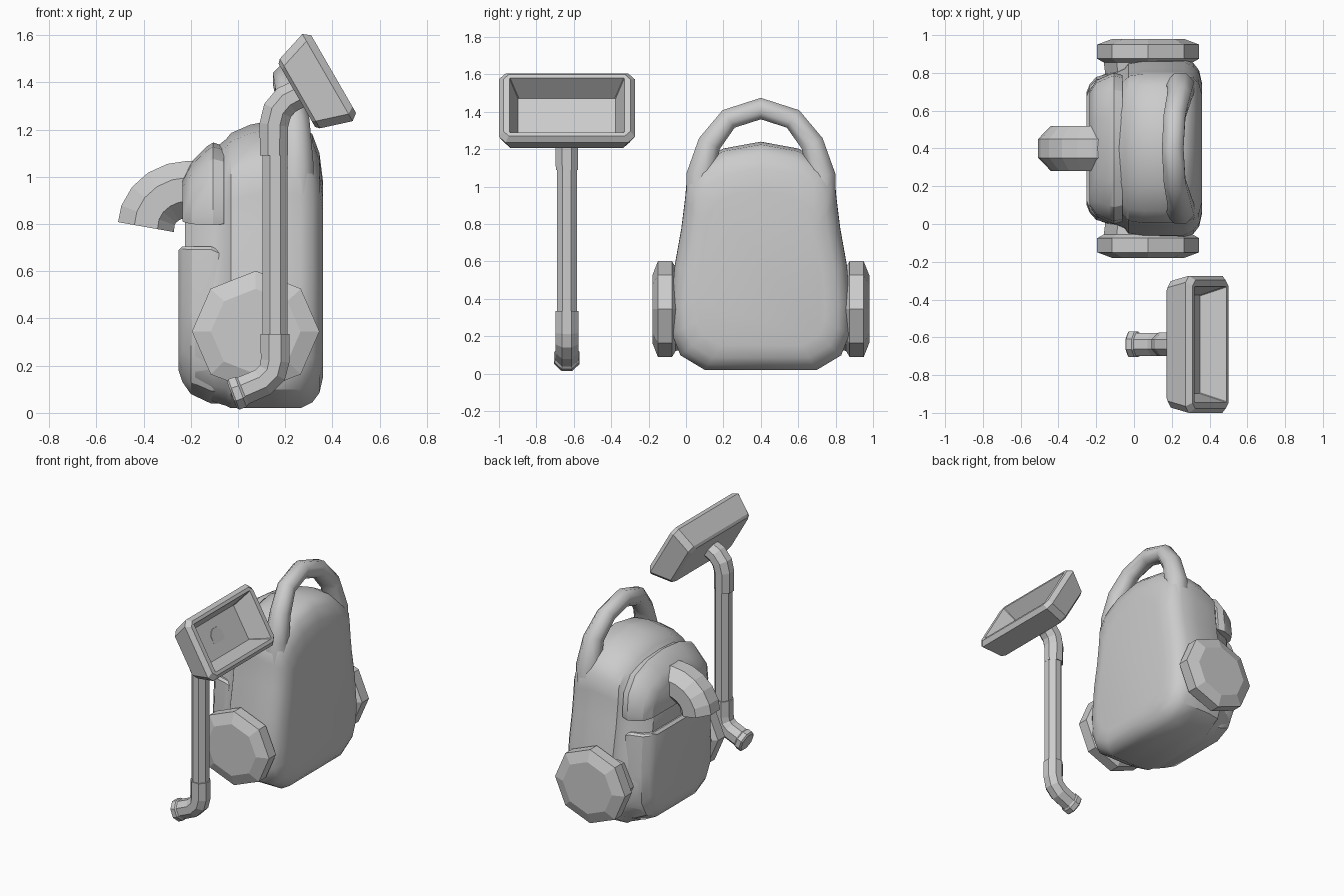
import bpy, bmesh, math
from mathutils import Vector

if "Cube" in bpy.data.objects:
    bpy.data.objects.remove(bpy.data.objects["Cube"])

BODY_Y = 0.40     # centre plane of the backpack
WAND_Y = -0.637   # centre plane of the wand


def skin(name, rings, angle=30):
    """Bridge equal-sized rings of points and cap both ends."""
    bm = bmesh.new()
    loops = [[bm.verts.new(p) for p in ring] for ring in rings]
    n = len(loops[0])
    for a, b in zip(loops, loops[1:]):
        for i in range(n):
            j = (i + 1) % n
            bm.faces.new((a[i], a[j], b[j], b[i]))
    bm.faces.new(loops[0][::-1])
    bm.faces.new(loops[-1])
    bmesh.ops.recalc_face_normals(bm, faces=bm.faces)
    mesh = bpy.data.meshes.new(name)
    bm.to_mesh(mesh)
    bm.free()
    ob = bpy.data.objects.new(name, mesh)
    bpy.context.collection.objects.link(ob)
    if angle:
        bpy.ops.object.select_all(action='DESELECT')
        ob.select_set(True)
        bpy.context.view_layer.objects.active = ob
        bpy.ops.object.shade_smooth_by_angle(angle=math.radians(angle))
    return ob


def shell(name, half, sections, angle=30):
    """Loft a mirrored (half width, height 0..1) outline along x.
    Each section is (x, width scale, bottom z, top z)."""
    outline = half + [(-w, v) for w, v in reversed(half) if w > 0]
    return skin(name, [[(x, BODY_Y + w * s, z0 + v * (z1 - z0)) for w, v in outline]
                       for x, s, z0, z1 in sections], angle)


def tube(name, path, radii, side, sides=8, angle=0):
    """Sweep a flat-topped polygon along a planar path; side is the plane normal."""
    pts, side, rings = [Vector(p) for p in path], Vector(side), []
    for i, p in enumerate(pts):
        d_in = (p - pts[max(i - 1, 0)]).normalized()
        d_out = (pts[min(i + 1, len(pts) - 1)] - p).normalized()
        up = side.cross((d_in + d_out).normalized())
        ring = []
        for k in range(sides):
            a = 2 * math.pi * (k + 0.5) / sides
            ring.append(p + radii[i] * (side * math.cos(a) + up * math.sin(a)))
        rings.append(ring)
    return skin(name, rings, angle)


# Backpack body
body_half = [(0, 0), (0.30, 0), (0.43, 0.065), (0.475, 0.16), (0.48, 0.28), (0.46, 0.46),
             (0.425, 0.62), (0.405, 0.75), (0.395, 0.84), (0.33, 0.91), (0.20, 0.97), (0, 1)]
shell("backpack_body", body_half, [
    (0.36, 0.72, 0.15, 0.98), (0.345, 0.86, 0.085, 1.10), (0.315, 0.94, 0.045, 1.18),
    (0.265, 1.0, 0.02, 1.225), (0.15, 1.0, 0.02, 1.24), (0.05, 1.0, 0.02, 1.22),
    (-0.03, 0.97, 0.02, 1.185), (-0.05, 0.91, 0.03, 1.16), (-0.10, 0.86, 0.045, 1.12),
    (-0.18, 0.80, 0.09, 1.04), (-0.225, 0.70, 0.16, 0.95)], 35)

# Raised upper cover
cover_half = [(0, 0), (0.395, 0), (0.40, 0.10), (0.385, 0.50), (0.31, 0.80),
              (0.17, 0.95), (0, 1)]
shell("upper_cover", cover_half, [
    (-0.06, 0.97, 0.80, 1.13), (-0.105, 1.0, 0.795, 1.145), (-0.13, 0.98, 0.795, 1.13),
    (-0.20, 0.90, 0.80, 1.06), (-0.235, 0.76, 0.81, 0.99)])

# Lower pocket
pocket_half = [(0, 0), (0.22, 0), (0.33, 0.08), (0.385, 0.24), (0.39, 0.55),
               (0.375, 0.98), (0.36, 1), (0, 1)]
shell("lower_pocket", pocket_half, [
    (-0.08, 1.02, 0.04, 0.69), (-0.115, 1.03, 0.04, 0.705), (-0.20, 0.97, 0.08, 0.705),
    (-0.235, 0.87, 0.13, 0.705), (-0.252, 0.76, 0.18, 0.69)])

# Carry handle arching over the top
arch = [(0.32, 0.90, 0.245), (0.325, 1.06, 0.245), (0.275, 1.23, 0.24),
        (0.172, 1.362, 0.215), (0, 1.417, 0.205)]
full = arch + [(-y, z, x) for y, z, x in reversed(arch[:-1])]
tube("carry_handle", [(x, BODY_Y + y, z) for y, z, x in full],
     [0.085, 0.08, 0.068, 0.062, 0.062, 0.062, 0.068, 0.08, 0.085], (1, 0, 0), 8, 50)

# Octagonal side drums, mirrored about the body
drum_profile = [(0.19, 0.58), (0.27, 0.55), (0.27, 0.475), (0.235, 0.455), (0.22, 0.34)]
for label, sign in (("near", -1), ("far", 1)):
    skin("side_drum_" + label,
         [[(0.075 + r * math.cos(k * math.pi / 4), BODY_Y + sign * d,
            0.345 + 0.95 * r * math.sin(k * math.pi / 4)) for k in range(8)]
          for r, d in drum_profile], 0)

# Bent hose stub on the back
hose = [(-0.12, BODY_Y, 0.947)]
for i in range(6):
    a = math.pi / 2 * i / 5
    hose.append((-0.21 - 0.18 * math.sin(a), BODY_Y, 0.787 + 0.16 * math.cos(a)))
tube("hose_stub", hose, [0.13] * 7, (0, 1, 0))

# Wand: long tube, collars, curved grip and neck
X = 0.157
tube("wand_tube", [(X, WAND_Y, 0.30), (X, WAND_Y, 1.12)], [0.058] * 2, (0, 1, 0))
tube("wand_grip", [(X, WAND_Y, 0.335), (X, WAND_Y, 0.22), (0.145, WAND_Y, 0.17),
                   (0.105, WAND_Y, 0.13), (0.0, WAND_Y, 0.085)],
     [0.066] * 5, (0, 1, 0))
tube("grip_end_ring", [(0.022, WAND_Y, 0.093), (0.012, WAND_Y, 0.089),
                       (-0.018, WAND_Y, 0.078), (-0.026, WAND_Y, 0.075)],
     [0.065, 0.074, 0.074, 0.062], (0, 1, 0))
tube("wand_neck", [(0.152, WAND_Y, 1.09), (0.152, WAND_Y, 1.22), (0.167, WAND_Y, 1.28),
                   (0.205, WAND_Y, 1.325), (0.29, WAND_Y, 1.368)],
     [0.064, 0.066, 0.068, 0.068, 0.064], (0, 1, 0))

# Tilted nozzle head with a hollow mouth: (depth, half width, half length, chamfer)
centre = Vector((0.405, WAND_Y, 1.435))
normal, along = Vector((0.866, 0, 0.5)), Vector((0.5, 0, -0.866))
rings = []
for d, hy, ht, c in [(-0.18, 0.31, 0.155, 0.03), (-0.165, 0.335, 0.17, 0.035),
                     (-0.03, 0.363, 0.213, 0.035), (0.0, 0.34, 0.19, 0.03),
                     (0.0, 0.307, 0.168, 0.004), (-0.135, 0.26, 0.12, 0.004)]:
    quad = [(hy, ht - c), (hy - c, ht), (c - hy, ht), (-hy, ht - c),
            (-hy, c - ht), (c - hy, -ht), (hy - c, -ht), (hy, c - ht)]
    rings.append([centre + normal * d + along * t + Vector((0, y, 0)) for y, t in quad])
skin("nozzle_head", rings, 0)
